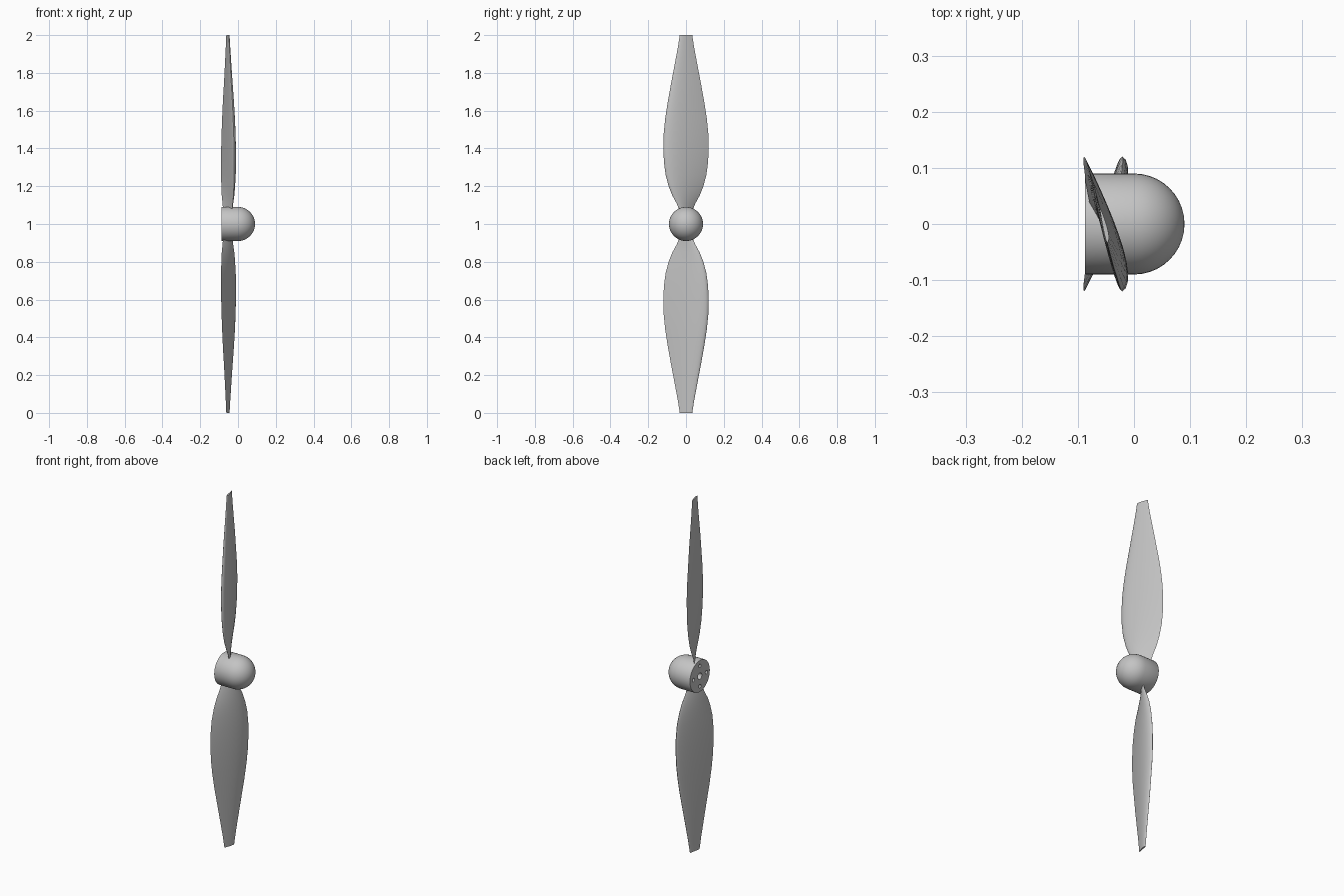
import bpy, bmesh, math
from mathutils import Matrix, Vector

cube = bpy.data.objects.get("Cube")
if cube:
    bpy.data.objects.remove(cube, do_unlink=True)

grey = bpy.data.materials.new("light grey")
grey.use_nodes = True
grey.diffuse_color = (0.55, 0.55, 0.55, 1)
grey.node_tree.nodes["Principled BSDF"].inputs["Base Color"].default_value = (0.55, 0.55, 0.55, 1)

CENTRE = Vector((0, 0, 1))
R = 0.09


def finish(bm, name):
    bmesh.ops.recalc_face_normals(bm, faces=bm.faces)
    mesh = bpy.data.meshes.new(name)
    bm.to_mesh(mesh)
    bm.free()
    mesh.materials.append(grey)
    ob = bpy.data.objects.new(name, mesh)
    bpy.context.collection.objects.link(ob)
    return ob


def smooth(ob):
    bpy.ops.object.select_all(action="DESELECT")
    ob.select_set(True)
    bpy.context.view_layer.objects.active = ob
    bpy.ops.object.shade_smooth_by_angle(angle=math.radians(35))


def loft(bm, rings):
    """Bridge consecutive vertex rings and cap both ends."""
    rings = [[bm.verts.new(p) for p in ring] for ring in rings]
    for a, b in zip(rings, rings[1:]):
        for i in range(len(a)):
            j = (i + 1) % len(a)
            bm.faces.new((a[i], a[j], b[j], b[i]))
    bm.faces.new(rings[0])
    bm.faces.new(rings[-1])


# Spinner: short cylinder with a domed nose along +x
def ring(x, r, n=40):
    return [CENTRE + Vector((x, r * math.cos(i * math.tau / n), r * math.sin(i * math.tau / n)))
            for i in range(n)]


steps = 10
profile = [(-0.087, R - 0.001), (-0.085, R)]
profile += [(R * math.sin(k / steps * math.pi / 2), R * math.cos(k / steps * math.pi / 2))
            for k in range(steps)] + [(R, 0.001)]
bm = bmesh.new()
loft(bm, [ring(x, r) for x, r in profile])
spinner = finish(bm, "spinner")

# Shaft bore and four bolt holes in the flat back
holes = [(0, 0, 0.018, 0.1)]
holes += [(0.058 * math.cos(k * math.pi / 2), 0.058 * math.sin(k * math.pi / 2), 0.01, 0.05)
          for k in range(4)]
bm = bmesh.new()
for y, z, r, depth in holes:
    place = Matrix.Translation((-0.09, y, 1 + z)) @ Matrix.Rotation(math.pi / 2, 4, "Y")
    bmesh.ops.create_cone(bm, cap_ends=True, segments=20, radius1=r, radius2=r,
                          depth=2 * depth, matrix=place)
cutter = finish(bm, "hole_cutter")
cutter.hide_render = True
cut = spinner.modifiers.new("holes", "BOOLEAN")
cut.operation = "DIFFERENCE"
cut.solver = "EXACT"
cut.object = cutter
bpy.context.view_layer.objects.active = spinner
bpy.ops.object.modifier_apply(modifier=cut.name)
bpy.data.objects.remove(cutter, do_unlink=True)
smooth(spinner)

# Blade stations: radius, half width in y, half depth in x
stations = [(0.075, 0.036, 0.024), (0.11, 0.05, 0.027), (0.15, 0.072, 0.031),
            (0.2, 0.092, 0.033), (0.26, 0.108, 0.035), (0.33, 0.117, 0.035),
            (0.4, 0.12, 0.034), (0.48, 0.118, 0.032), (0.56, 0.11, 0.029),
            (0.65, 0.096, 0.025), (0.75, 0.078, 0.019), (0.85, 0.059, 0.014),
            (0.93, 0.044, 0.01), (1.0, 0.033, 0.007)]


def airfoil(s):
    return 0.6 * (0.2969 * math.sqrt(s) - 0.126 * s - 0.3516 * s**2 + 0.2843 * s**3 - 0.1036 * s**4)


def section(r, w, d, n=14):
    lead, trail = Vector((d, -w, 0)), Vector((-d, w, 0))
    chord = trail - lead
    normal = Vector((w, d, 0)) * 2
    points = []
    for k in range(2 * n):
        s = (1 - math.cos(k * math.pi / n)) / 2
        side = 1.5 if k <= n else -0.4
        points.append(lead + chord * s + normal * side * airfoil(s) + Vector((-0.055, 0, r)))
    return points


for name, turn in (("upper_blade", 0), ("lower_blade", math.pi)):
    spin = Matrix.Translation(CENTRE) @ Matrix.Rotation(turn, 4, "X")
    bm = bmesh.new()
    loft(bm, [[spin @ p for p in section(*st)] for st in stations])
    smooth(finish(bm, name))
